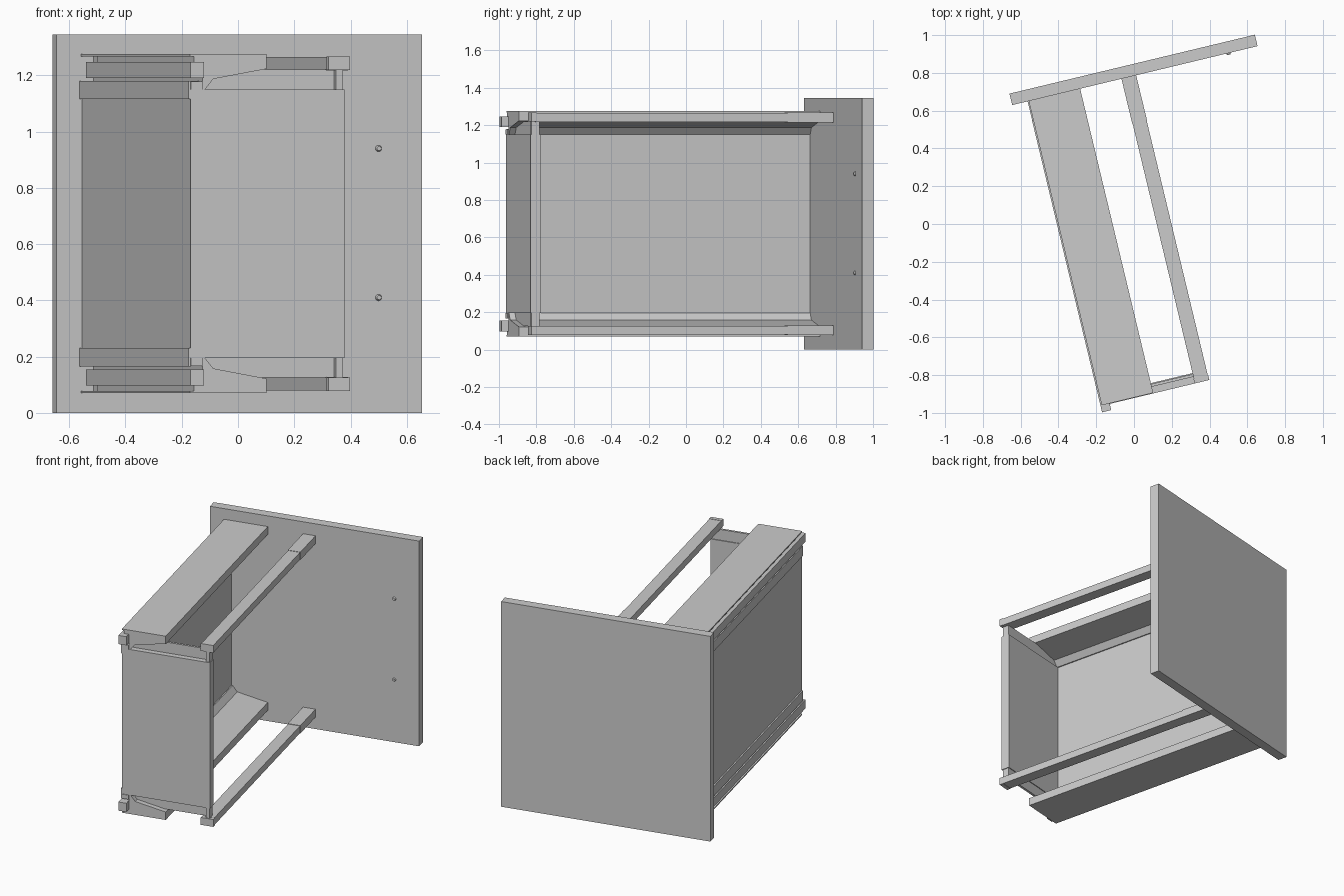
import bpy, bmesh, math
from mathutils import Matrix

if "Cube" in bpy.data.objects:
    bpy.data.objects.remove(bpy.data.objects["Cube"])

H = 1.345                                   # overall height, mirrored about H/2
TURN = Matrix.Rotation(math.radians(13.5), 4, 'Z')


def finish(name, bm):
    bmesh.ops.recalc_face_normals(bm, faces=bm.faces[:])
    me = bpy.data.meshes.new(name)
    bm.to_mesh(me)
    bm.free()
    ob = bpy.data.objects.new(name, me)
    ob.matrix_world = TURN
    bpy.context.collection.objects.link(ob)
    return ob


def prism(name, pts, y0, y1, pair=False):
    """Extrude an (x, z) outline along y, optionally with a copy mirrored in z."""
    for side in (("_lower", "_upper") if pair else ("",)):
        bm = bmesh.new()
        flip = side == "_upper"
        face = bm.faces.new([bm.verts.new((x, y0, H - z if flip else z)) for x, z in pts])
        ext = bmesh.ops.extrude_face_region(bm, geom=[face])
        verts = [g for g in ext["geom"] if isinstance(g, bmesh.types.BMVert)]
        bmesh.ops.translate(bm, verts=verts, vec=(0, y1 - y0, 0))
        finish(name + side, bm)


def box(name, x0, x1, y0, y1, z0, z1, pair=False):
    prism(name, [(x0, z0), (x1, z0), (x1, z1), (x0, z1)], y0, y1, pair)


# Large drawer front, tray floor and back board
box("drawer_front", -0.48, 0.856, 0.763, 0.825, 0, H)
box("floor_board", -0.387, -0.342, -0.84, 0.763, 0.166, H - 0.166)
box("back_board", -0.388, 0.175, -0.896, -0.84, 0.195, H - 0.195)

# Tapered side walls with a runner channel underneath
wall = [(-0.39, 0.07), (-0.11, 0.07), (-0.11, 0.122), (-0.305, 0.158),
        (-0.335, 0.195), (-0.345, 0.195), (-0.345, 0.078), (-0.39, 0.078)]
prism("side_wall", wall, -0.893, 0.763, True)

# Underside strips, runners and little corner brackets
box("under_strip", -0.396, -0.387, -0.893, 0.763, 0.165, 0.23, True)
box("runner", -0.397, -0.347, -0.93, 0.66, 0.098, 0.155, True)
box("runner_flange", -0.375, -0.345, -0.893, 0.58, 0.078, 0.098, True)
box("corner_bracket", -0.388, -0.345, -0.9, -0.84, 0.167, 0.195, True)

# Gallery rails with front-end sleeves and tabs to the back board
box("gallery_rail", 0.117, 0.193, -0.87, 0.52, 0.08, 0.127, True)
box("rail_sleeve", 0.115, 0.195, 0.515, 0.763, 0.078, 0.13, True)
box("rail_cap", 0.115, 0.195, -0.896, -0.87, 0.078, 0.126, True)
box("rail_tab", 0.145, 0.17, -0.89, -0.845, 0.12, 0.197, True)
box("back_bracket", -0.33, 0.17, -0.86, -0.845, 0.125, 0.197, True)

# Two screw heads on the inner face of the drawer front
for label, z in (("lower", 0.41), ("upper", 0.94)):
    bm = bmesh.new()
    place = Matrix.Translation((0.697, 0.759, z)) @ Matrix.Rotation(math.pi / 2, 4, 'X')
    bmesh.ops.create_cone(bm, cap_ends=True, segments=16, radius1=0.012,
                          radius2=0.008, depth=0.01, matrix=place)
    finish("screw_" + label, bm)
